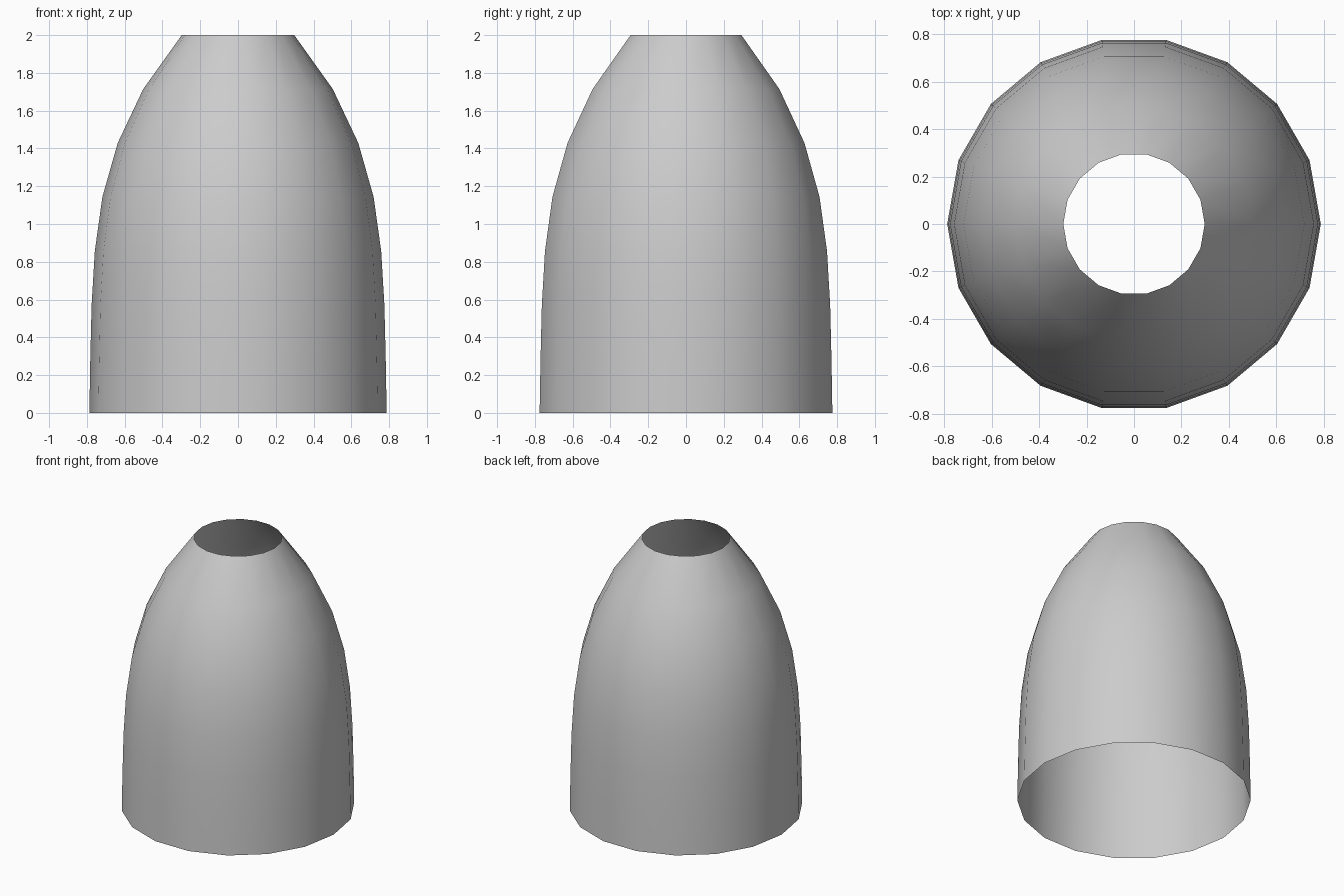
import bpy, bmesh, math

if "Cube" in bpy.data.objects:
    bpy.data.objects.remove(bpy.data.objects["Cube"])

SIDES = 18
HEIGHT = 2.0
# Radius of each evenly spaced ring, bottom to top
RADII = [0.787, 0.782, 0.775, 0.758, 0.718, 0.637, 0.502, 0.298]


def ring(bm, radius, z):
    return [bm.verts.new((radius * math.cos(2 * math.pi * i / SIDES),
                          radius * math.sin(2 * math.pi * i / SIDES), z))
            for i in range(SIDES)]


# Open-ended tapered shell, a single sheet with no caps
bm = bmesh.new()
step = HEIGHT / (len(RADII) - 1)
rings = [ring(bm, r, k * step) for k, r in enumerate(RADII)]
for low, high in zip(rings, rings[1:]):
    for i in range(SIDES):
        j = (i + 1) % SIDES
        bm.faces.new((low[i], low[j], high[j], high[i])).smooth = True

mesh = bpy.data.meshes.new("tapered_shell")
bm.to_mesh(mesh)
bm.free()
shell = bpy.data.objects.new("tapered_shell", mesh)
bpy.context.collection.objects.link(shell)
